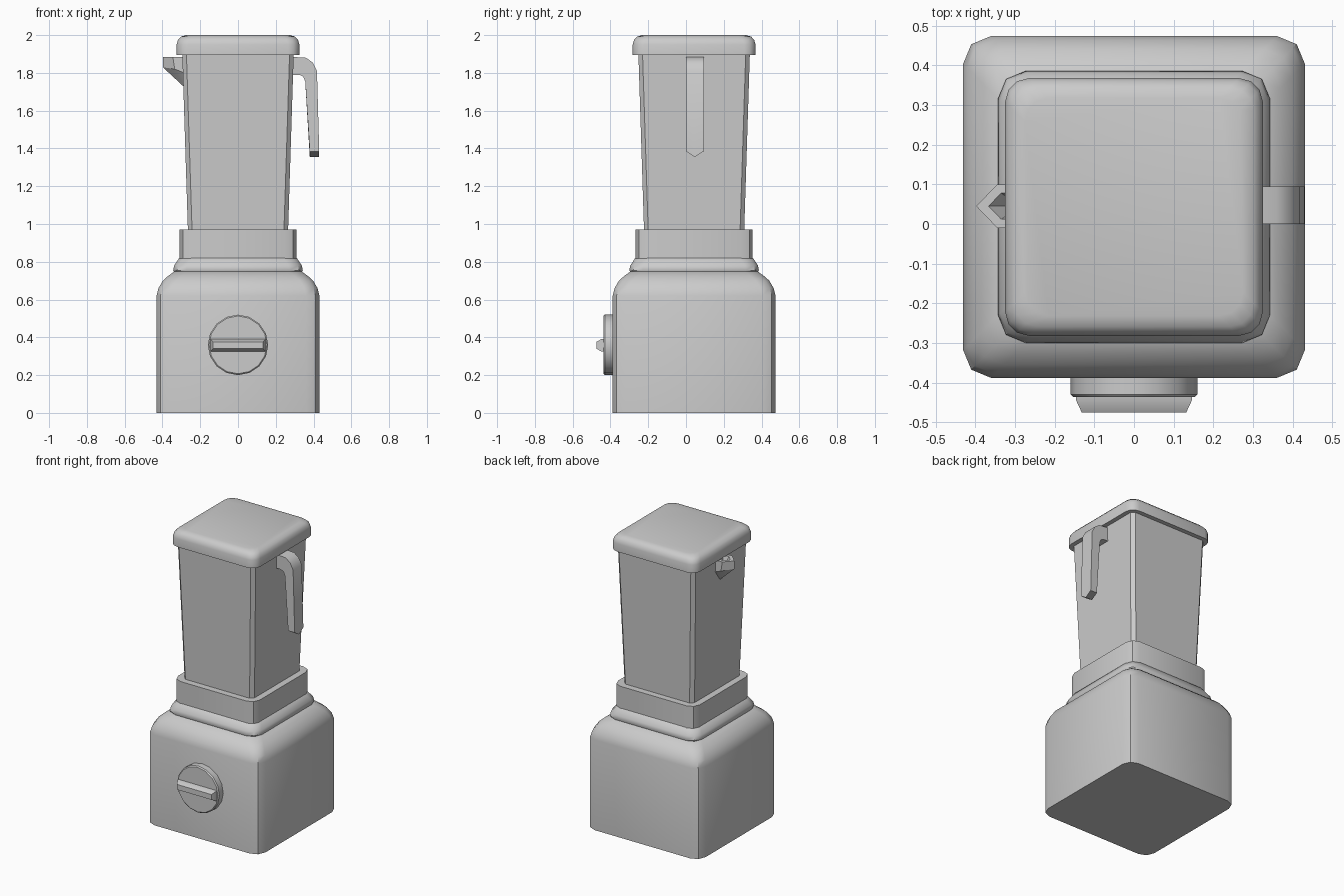
import bpy, math

if "Cube" in bpy.data.objects:
    bpy.data.objects.remove(bpy.data.objects["Cube"])

CY = 0.043  # centre line of the blender body; the dial sticks out in front


def make(name, verts, faces, angle=40):
    mesh = bpy.data.meshes.new(name)
    mesh.from_pydata(verts, [], faces)
    obj = bpy.data.objects.new(name, mesh)
    bpy.context.collection.objects.link(obj)
    bpy.ops.object.select_all(action='DESELECT')
    obj.select_set(True)
    bpy.context.view_layer.objects.active = obj
    bpy.ops.object.mode_set(mode='EDIT')
    bpy.ops.mesh.select_all(action='SELECT')
    bpy.ops.mesh.normals_make_consistent(inside=False)
    bpy.ops.object.mode_set(mode='OBJECT')
    bpy.ops.object.shade_smooth_by_angle(angle=math.radians(angle))
    return obj


def loft(name, rings, angle=40):
    """Skin equal-length rings of points and cap both ends."""
    n = len(rings[0])
    verts = [p for ring in rings for p in ring]
    faces = [tuple(range(n)), tuple(range(len(verts) - n, len(verts)))]
    for k in range(len(rings) - 1):
        for i in range(n):
            j = (i + 1) % n
            faces.append((k * n + i, k * n + j, (k + 1) * n + j, (k + 1) * n + i))
    return make(name, verts, faces, angle)


def square(half, z, radius, steps):
    """Rounded square ring around the body axis."""
    pts = []
    for q in range(4):
        mid = math.radians(45 + 90 * q)
        cx = math.copysign(half - radius, math.cos(mid))
        cy = math.copysign(half - radius, math.sin(mid))
        for s in range(steps + 1):
            a = math.pi / 2 * (q + s / steps)
            pts.append((cx + radius * math.cos(a), CY + cy + radius * math.sin(a), z))
    return pts


def tower(name, profile, radius, steps=2, angle=40):
    return loft(name, [square(h, z, radius, steps) for h, z in profile], angle)


# Motor base, its step and the jar collar
tower("motor_base", [(0.431, 0), (0.431, 0.62), (0.421, 0.66), (0.398, 0.70),
                     (0.370, 0.725), (0.335, 0.75)], 0.07)
tower("base_step", [(0.335, 0.74), (0.343, 0.755), (0.338, 0.78), (0.312, 0.82),
                    (0.30, 0.825)], 0.07)
tower("jar_collar", [(0.31, 0.81), (0.31, 0.97)], 0.06)

# Tapered jar with narrow corner bevels, and the lid
tower("jar", [(0.265, 0.96), (0.295, 1.90)], 0.022, 1)
tower("lid", [(0.325, 1.895), (0.325, 1.95), (0.318, 1.975), (0.302, 1.992),
              (0.275, 2.0)], 0.06, 3)

# Dial disc and its grip bar
DZ = 0.36
disc = []
for r, y in ((0.16, -0.37), (0.16, -0.43), (0.153, -0.437)):
    disc.append([(r * math.cos(i * math.pi / 8), y, DZ + r * math.sin(i * math.pi / 8))
                 for i in range(16)])
loft("dial", disc)
bar = []
for hx, hz, y in ((0.148, 0.034, -0.42), (0.146, 0.034, -0.445), (0.132, 0.018, -0.475)):
    bar.append([(sx * hx, y, DZ - 0.002 + sz * hz)
                for sx, sz in ((-1, -1), (1, -1), (1, 1), (-1, 1))])
loft("dial_grip", bar)

# Handle: curved strap, its free end pointed in the middle
outer = [(0.28, 1.885), (0.36, 1.88), (0.395, 1.855), (0.418, 1.81), (0.430, 1.355)]
inner = [(0.28, 1.79), (0.325, 1.79), (0.345, 1.78), (0.356, 1.755), (0.380, 1.355)]
rings = []
for k, ((ox, oz), (ix, iz)) in enumerate(zip(outer, inner)):
    lift = 0.03 if k == 4 else 0
    rings.append([(ox, 0.0, oz + lift), (ox, 0.0465, oz), (ox, 0.094, oz + lift),
                  (ix, 0.094, iz + lift), (ix, 0.0465, iz), (ix, 0.0, iz + lift)])
loft("handle", rings)

# Pouring spout: V-shaped lip with a hollow top
top = [(-0.285, 0.10, 1.885), (-0.345, 0.10, 1.885), (-0.398, 0.045, 1.885),
       (-0.345, -0.01, 1.885), (-0.285, -0.01, 1.885)]
low = [(-0.285, 0.10, 1.80), (-0.335, 0.10, 1.82), (-0.398, 0.045, 1.83),
       (-0.335, -0.01, 1.82), (-0.285, -0.01, 1.80)]
rim = [(-0.285, 0.078, 1.885), (-0.335, 0.078, 1.885), (-0.367, 0.045, 1.885),
       (-0.335, 0.012, 1.885), (-0.285, 0.012, 1.885)]
tips = [(-0.285, 0.045, 1.725), (-0.285, 0.045, 1.77)]
faces = []
for i in range(4):
    faces += [(i, i + 1, i + 6, i + 5), (i, i + 1, i + 11, i + 10),
              (i + 5, i + 6, 15), (i + 10, i + 11, 16)]
faces += [(0, 5, 15, 16, 10), (4, 9, 15, 16, 14)]
make("spout", top + low + rim + tips, faces, 30)
